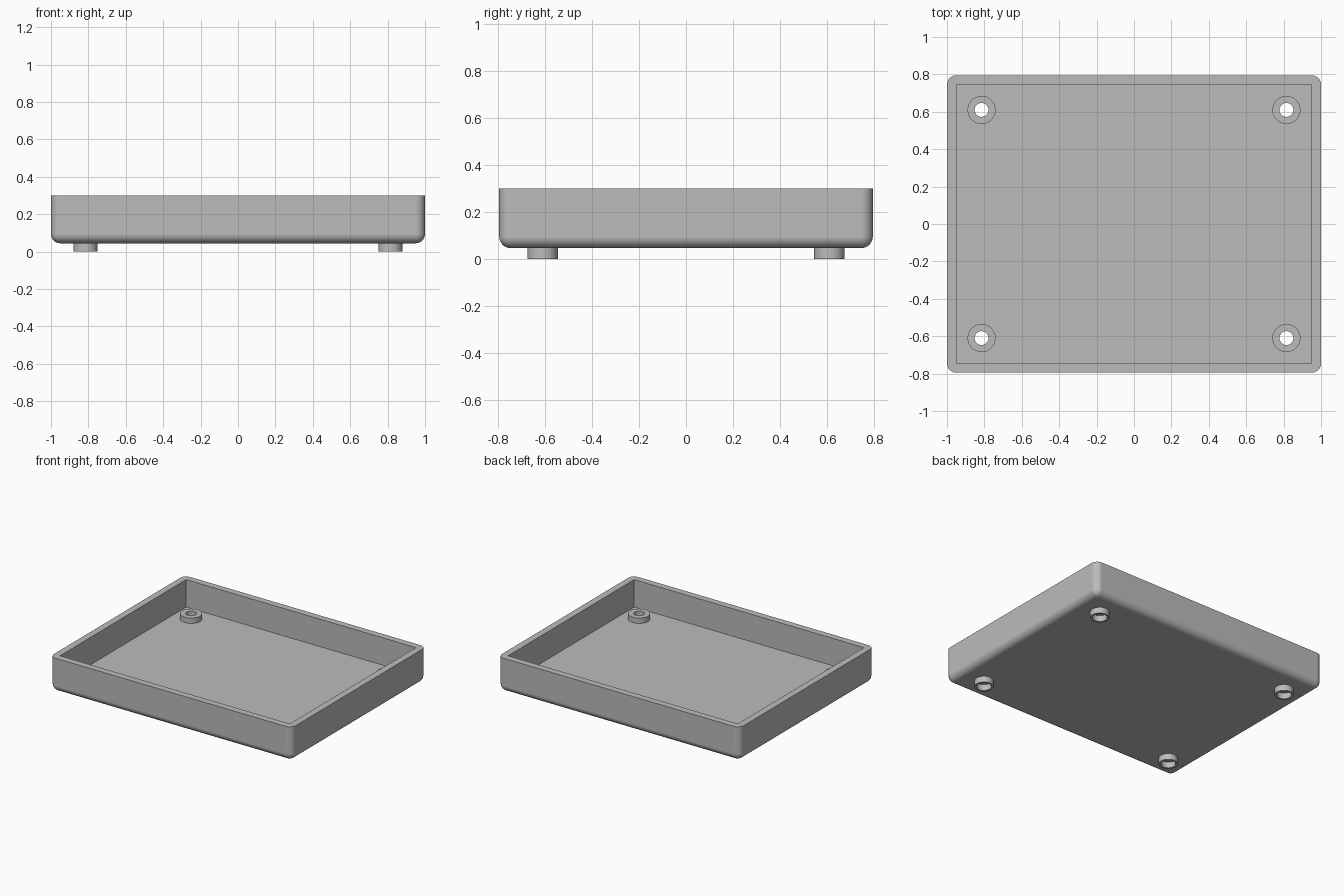
import bpy, bmesh, math
from mathutils import Matrix, Vector

cube = bpy.data.objects.get("Cube")
if cube:
    bpy.data.objects.remove(cube, do_unlink=True)

HX, HY = 1.0, 0.795            # half width and half depth of the tray
BOTTOM, FLOOR, TOP = 0.045, 0.095, 0.30
WALL = 0.05
MX, MY = 0.815, 0.61           # mount positions

grey = bpy.data.materials.new("plain grey")
grey.use_nodes = True
colour = (0.5, 0.5, 0.5, 1)
grey.diffuse_color = colour
grey.node_tree.nodes["Principled BSDF"].inputs["Base Color"].default_value = colour


def finish(name, bm):
    bmesh.ops.recalc_face_normals(bm, faces=bm.faces)
    mesh = bpy.data.meshes.new(name)
    bm.to_mesh(mesh)
    bm.free()
    mesh.materials.append(grey)
    obj = bpy.data.objects.new(name, mesh)
    bpy.context.collection.objects.link(obj)
    return obj


def select_only(obj):
    bpy.ops.object.select_all(action='DESELECT')
    obj.select_set(True)
    bpy.context.view_layer.objects.active = obj


def box(hx, hy, z0, z1):
    bm = bmesh.new()
    bmesh.ops.create_cube(bm, size=1)
    bmesh.ops.scale(bm, vec=(2 * hx, 2 * hy, z1 - z0), verts=bm.verts)
    bmesh.ops.translate(bm, vec=(0, 0, (z0 + z1) / 2), verts=bm.verts)
    return bm


def cut(target, cutter):
    mod = target.modifiers.new("cut", 'BOOLEAN')
    mod.operation = 'DIFFERENCE'
    mod.solver = 'EXACT'
    mod.object = cutter
    select_only(target)
    bpy.ops.object.modifier_apply(modifier=mod.name)
    bpy.data.objects.remove(cutter, do_unlink=True)


corners = [(sx * MX, sy * MY) for sx in (-1, 1) for sy in (-1, 1)]

# Tray: block rounded everywhere except around its top rim
bm = box(HX, HY, BOTTOM, TOP)
edges = [e for e in bm.edges if min(v.co.z for v in e.verts) < TOP - 0.01]
bmesh.ops.bevel(bm, geom=edges, offset=WALL, segments=8, profile=0.5, affect='EDGES')
tray = finish("tray", bm)

# Hollow interior with sharp corners
cut(tray, finish("cavity_cutter", box(HX - WALL, HY - WALL, FLOOR, TOP + 0.1)))

# Drilled openings for the four mounts
bm = bmesh.new()
for x, y in corners:
    bmesh.ops.create_cone(bm, cap_ends=True, segments=48, radius1=0.06, radius2=0.06,
                          depth=0.2, matrix=Matrix.Translation((x, y, FLOOR)))
cut(tray, finish("drill_cutter", bm))

# Mounts: boss above the floor, counterbored foot below, one turned profile
profile = [(0.037, 0.135), (0.075, 0.135), (0.075, 0.09), (0.065, 0.09),
           (0.065, 0), (0.05, 0), (0.05, BOTTOM), (0.037, BOTTOM)]


def mount(name, x, y):
    bm = bmesh.new()
    ring = [bm.verts.new((r, 0, z)) for r, z in profile]
    loop = [bm.edges.new((a, b)) for a, b in zip(ring, ring[1:] + ring[:1])]
    bmesh.ops.spin(bm, geom=ring + loop, cent=(0, 0, 0), axis=(0, 0, 1),
                   angle=math.tau, steps=48, use_merge=True)
    bmesh.ops.remove_doubles(bm, verts=bm.verts, dist=1e-5)
    obj = finish(name, bm)
    obj.location = Vector((x, y, 0))
    return obj


parts = [tray]
for x, y in corners:
    name = ("front" if y < 0 else "back") + ("_left" if x > 0 else "_right") + "_mount"
    parts.append(mount(name, x, y))

# Smooth rounded surfaces, keep hard edges crisp
for obj in parts:
    select_only(obj)
    bpy.ops.object.shade_smooth_by_angle(angle=math.radians(30))
    obj.modifiers.new("even shading", 'WEIGHTED_NORMAL').keep_sharp = True
